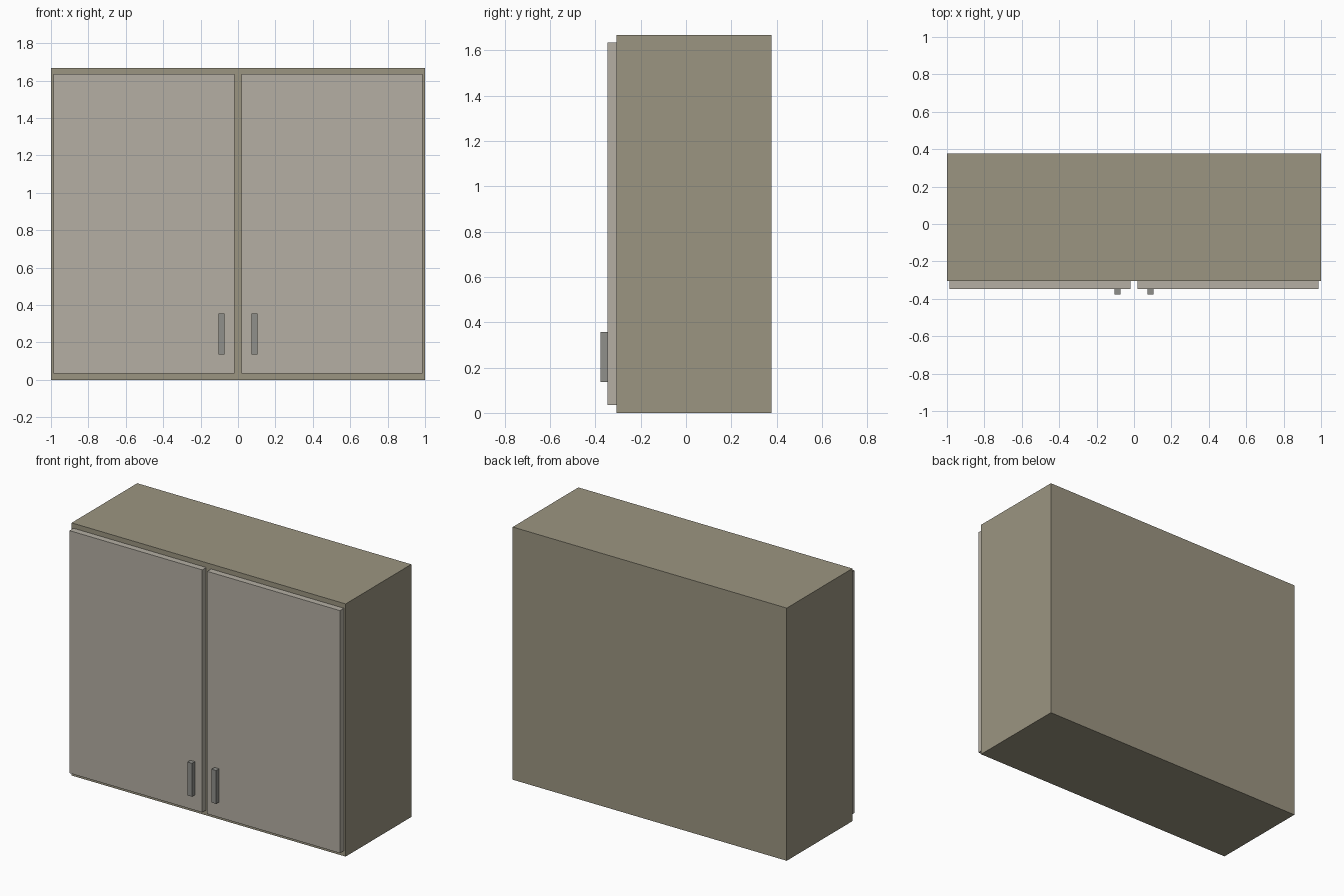
import bpy

if "Cube" in bpy.data.objects:
    bpy.data.objects.remove(bpy.data.objects["Cube"])


def material(name, rgb):
    m = bpy.data.materials.new(name)
    m.diffuse_color = (*rgb, 1)
    m.use_nodes = True
    m.node_tree.nodes["Principled BSDF"].inputs["Base Color"].default_value = m.diffuse_color
    return m


def box(name, x, y, z, mat):
    """Box spanning the given (min, max) range on each axis."""
    bpy.ops.mesh.primitive_cube_add(
        size=1, location=[(r[0] + r[1]) / 2 for r in (x, y, z)])
    ob = bpy.context.object
    ob.name = name
    ob.scale = [r[1] - r[0] for r in (x, y, z)]
    bpy.ops.object.transform_apply(location=False, rotation=False, scale=True)
    ob.data.materials.append(mat)
    return ob


carcass_mat = material("carcass_taupe", (0.33, 0.30, 0.22))
door_mat = material("door_light_taupe", (0.46, 0.43, 0.37))
metal_mat = material("handle_grey", (0.28, 0.28, 0.26))

# Depth planes, back to front
BACK, FRONT, DOOR, HANDLE = 0.378, -0.306, -0.347, -0.378

# Cabinet body
box("cabinet_body", (-1, 1), (FRONT, BACK), (0, 1.667), carcass_mat)

# Mirrored pair of doors with bar handles near the centre gap
for side, s in (("left", -1), ("right", 1)):
    box(side + "_door", sorted((s * 0.018, s * 0.987)), (DOOR, FRONT),
        (0.035, 1.635), door_mat)
    box(side + "_handle", sorted((s * 0.071, s * 0.105)), (HANDLE, DOOR),
        (0.136, 0.356), metal_mat)
